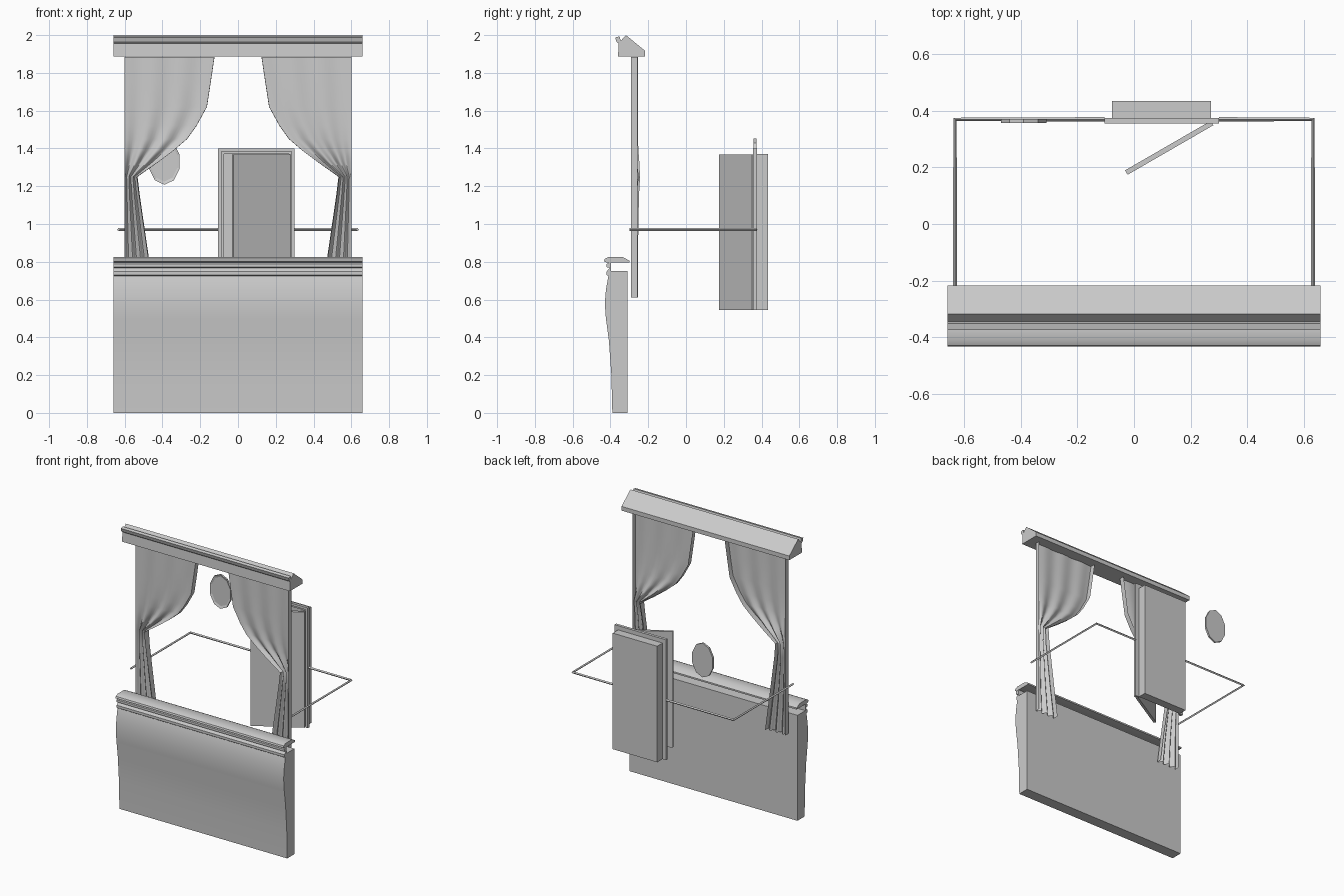
import bpy, bmesh, math
from mathutils import Matrix

cube = bpy.data.objects.get("Cube")
if cube:
    bpy.data.objects.remove(cube, do_unlink=True)

COLOR = (0.6, 0.6, 0.6, 1)
mat = bpy.data.materials.new("plain grey")
mat.use_nodes = True
mat.diffuse_color = COLOR
mat.node_tree.nodes["Principled BSDF"].inputs["Base Color"].default_value = COLOR


def finish(name, bm, smooth=0):
    bmesh.ops.recalc_face_normals(bm, faces=bm.faces)
    me = bpy.data.meshes.new(name)
    bm.to_mesh(me)
    bm.free()
    me.materials.append(mat)
    if smooth:
        for p in me.polygons:
            p.use_smooth = True
        me.set_sharp_from_angle(angle=math.radians(smooth))
    ob = bpy.data.objects.new(name, me)
    bpy.context.collection.objects.link(ob)
    return ob


def extrude_x(name, profile, half, smooth=0):
    """Extrude a closed (y, z) outline across the width."""
    bm = bmesh.new()
    face = bm.faces.new([bm.verts.new((-half, y, z)) for y, z in profile])
    out = bmesh.ops.extrude_face_region(bm, geom=[face])
    verts = [v for v in out["geom"] if isinstance(v, bmesh.types.BMVert)]
    bmesh.ops.translate(bm, verts=verts, vec=(2 * half, 0, 0))
    return finish(name, bm, smooth)


def box(name, lo, hi):
    bm = bmesh.new()
    mid = [(a + b) / 2 for a, b in zip(lo, hi)]
    size = [b - a for a, b in zip(lo, hi)]
    bmesh.ops.create_cube(bm, size=1, matrix=Matrix.Translation(mid) @ Matrix.Diagonal((*size, 1)))
    return finish(name, bm)


# Counter: bellied front panel, moulding and rounded top
HALF = 0.66
extrude_x("counter_panel", [(-.31, 0), (-.39, 0), (-.395, .2), (-.408, .38), (-.424, .5),
                            (-.43, .58), (-.424, .65), (-.412, .72), (-.40, .75), (-.31, .75)], HALF, 30)
extrude_x("counter_moulding", [(-.405, .72), (-.42, .73), (-.42, .748), (-.404, .768), (-.422, .772),
                               (-.422, .788), (-.405, .797), (-.398, .797), (-.398, .74)], HALF)
extrude_x("counter_top", [(-.42, .795), (-.434, .803), (-.43, .815), (-.41, .825), (-.335, .825),
                          (-.30, .806), (-.30, .795)], HALF, 30)

# Cornice above the curtains
extrude_x("cornice", [(-.218, 1.888), (-.36, 1.888), (-.356, 1.955), (-.368, 1.965), (-.375, 1.988),
                      (-.352, 1.993), (-.345, 1.97), (-.318, 2.0), (-.218, 1.918)], HALF)

# Tied-back curtains: rows of height, inner edge and fold depth
ROWS = [(1.885, .125, .003), (1.75, .145, .003), (1.62, .165, .004), (1.52, .22, .005),
        (1.45, .27, .007), (1.39, .34, .009), (1.33, .42, .012), (1.25, .535, .015),
        (1.15, .523, .012), (.82, .475, .012), (.61, .447, .014)]
OUTER, COLS = .60, 24
bm = bmesh.new()
grid = []
for z, inner, depth in ROWS:
    bulge = .012 * math.exp(-((z - 1.25) / .12) ** 2)
    row = [bm.verts.new((OUTER, -.258, z))]
    for i in range(COLS + 1):
        t = i / COLS
        y = -.292 + depth * (1 - math.cos(t * math.tau * 3)) + bulge * math.sin(t * math.pi)
        row.append(bm.verts.new((OUTER + (inner - OUTER) * t, y, z)))
    back = .004 if z > 1.3 else .016
    row.append(bm.verts.new((inner - .2 * back, -.255 + bulge, z)))
    grid.append(row)
for a, b in zip(grid, grid[1:]):
    for i in range(len(a) - 1):
        bm.faces.new((a[i], a[i + 1], b[i + 1], b[i]))
curtain = finish("curtains", bm, 50)
curtain.modifiers.new("Mirror", 'MIRROR')


# Thin rail around the room, broken at the doorway
def rail(name, points):
    cu = bpy.data.curves.new(name, 'CURVE')
    cu.dimensions = '3D'
    cu.bevel_depth = .008
    cu.bevel_resolution = 0
    cu.use_fill_caps = True
    sp = cu.splines.new('POLY')
    sp.points.add(len(points) - 1)
    for p, (x, y) in zip(sp.points, points):
        p.co = (x, y, .97, 1)
    sp.use_smooth = False
    cu.materials.append(mat)
    bpy.context.collection.objects.link(bpy.data.objects.new(name, cu))


rail("right_rail", [(-.633, -.30), (-.633, .37), (-.105, .37)])
rail("left_rail", [(.633, -.30), (.633, .37), (.30, .37)])

# Doorway: recess block, stepped frame and an open door
Z0 = .545
box("doorway_recess", (-.078, .375, Z0), (.272, .435, 1.37))


def frame(name, x0, x1, top, width, y0, y1):
    box(name + "_right_post", (x0, y0, Z0), (x0 + width, y1, top))
    box(name + "_left_post", (x1 - width, y0, Z0), (x1, y1, top))
    box(name + "_lintel", (x0 + width, y0, top - width), (x1 - width, y1, top))


frame("outer_frame", -.105, .30, 1.40, .017, .355, .375)
frame("inner_frame", -.088, .283, 1.383, .013, .364, .375)
door = box("open_door", (-.35, -.009, Z0), (0, .009, 1.367))
door.location = (.276, .357, 0)
door.rotation_euler.z = math.radians(30)

# Ten-sided oval wall mirror with a sunken face
bm = bmesh.new()
bmesh.ops.create_cone(bm, cap_ends=True, segments=10, radius1=1, radius2=1, depth=1)
front = max(bm.faces, key=lambda f: f.calc_center_median().z)
bmesh.ops.inset_individual(bm, faces=[front], thickness=.14)
bmesh.ops.translate(bm, verts=front.verts, vec=(0, 0, -.4))
bm.transform(Matrix.Translation((-.39, .365, 1.33)) @ Matrix.Diagonal((.085, .014, .122, 1))
             @ Matrix.Rotation(math.radians(90), 4, 'X'))
finish("wall_mirror", bm)
